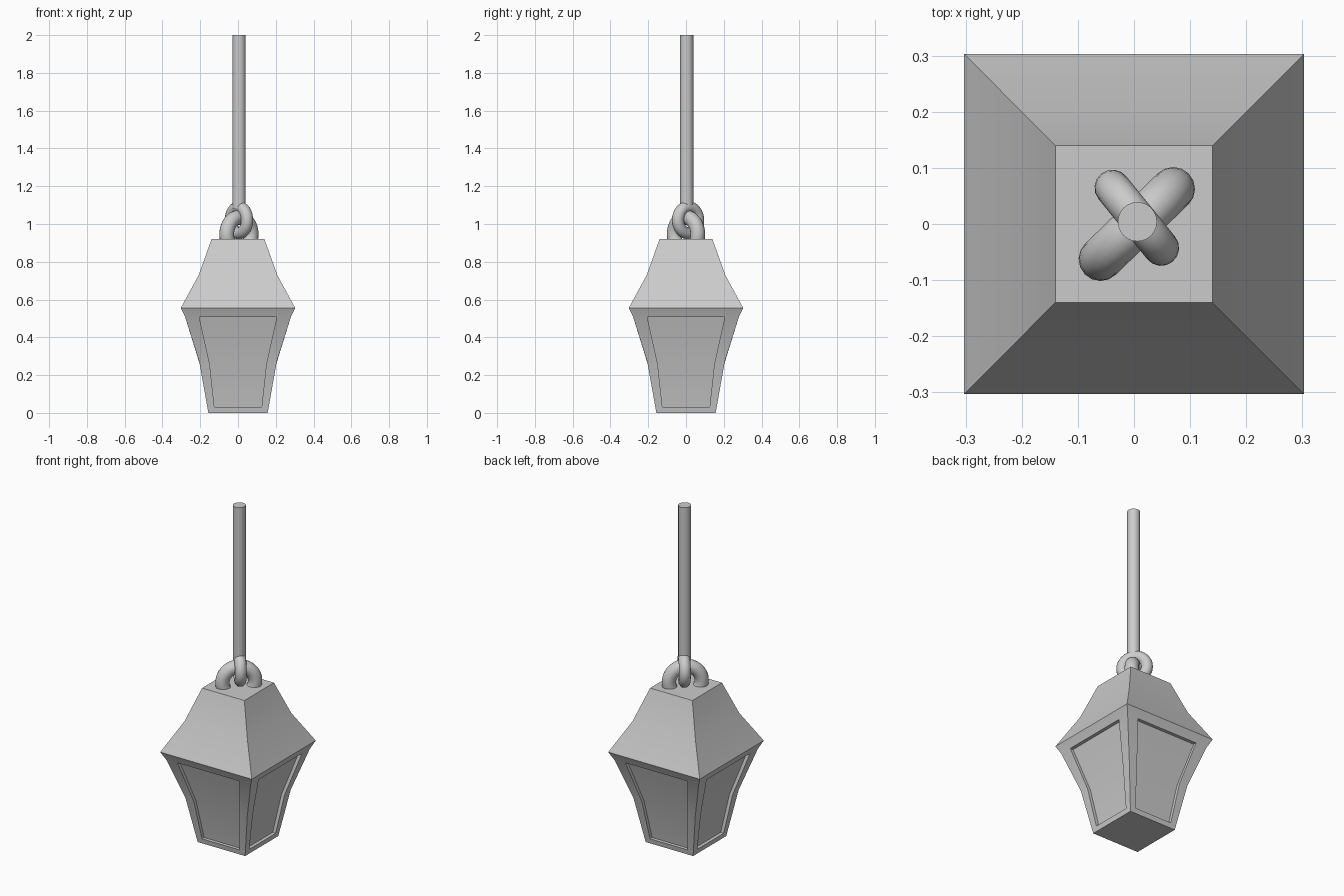
import bpy, bmesh, math
from mathutils import Matrix, Vector

if "Cube" in bpy.data.objects:
    bpy.data.objects.remove(bpy.data.objects["Cube"])


def finish(bm, name):
    bmesh.ops.remove_doubles(bm, verts=bm.verts, dist=1e-4)
    bmesh.ops.recalc_face_normals(bm, faces=bm.faces)
    me = bpy.data.meshes.new(name)
    bm.to_mesh(me)
    bm.free()
    ob = bpy.data.objects.new(name, me)
    bpy.context.collection.objects.link(ob)
    smooth(ob)
    return ob


def smooth(ob):
    bpy.ops.object.select_all(action='DESELECT')
    ob.select_set(True)
    bpy.context.view_layer.objects.active = ob
    bpy.ops.object.shade_smooth_by_angle(angle=math.radians(30))


# lantern body: one side with a recessed pane, repeated four times
OUTER = [(0.157, 0.0), (0.205, 0.27), (0.28, 0.508)]          # half width, z
PANE = [(0.125, 0.03, 0.162), (0.15, 0.26, 0.203), (0.205, 0.508, 0.28)]  # half width, z, distance
ROOF = [(0.303, 0.555), (0.208, 0.73), (0.14, 0.92)]
DEPTH = 0.02

bm = bmesh.new()
for k in range(4):
    turn = Matrix.Rotation(k * math.pi / 2, 4, 'Z')

    def face(*pts):
        bm.faces.new([bm.verts.new(turn @ Vector(p)) for p in pts])

    def edge(s, w, z):
        return (s * w, -w, z)

    def rim(s, i, d=0.0):
        w, z, y = PANE[i]
        return (s * w, -y + d, z)

    for i in range(2):
        for s in (-1, 1):
            # frame post and recess wall
            face(edge(s, *OUTER[i]), rim(s, i), rim(s, i + 1), edge(s, *OUTER[i + 1]))
            face(rim(s, i), rim(s, i, DEPTH), rim(s, i + 1, DEPTH), rim(s, i + 1))
        # pane
        face(rim(-1, i, DEPTH), rim(1, i, DEPTH), rim(1, i + 1, DEPTH), rim(-1, i + 1, DEPTH))
        # roof slope
        face(edge(-1, *ROOF[i]), edge(1, *ROOF[i]), edge(1, *ROOF[i + 1]), edge(-1, *ROOF[i + 1]))
    # bottom rail, recess sill and ceiling
    face(edge(-1, *OUTER[0]), edge(1, *OUTER[0]), rim(1, 0), rim(-1, 0))
    for i in (0, 2):
        face(rim(-1, i), rim(1, i), rim(1, i, DEPTH), rim(-1, i, DEPTH))
    # underside of the eaves
    face(edge(-1, *OUTER[2]), rim(-1, 2), rim(1, 2), edge(1, *OUTER[2]),
         edge(1, *ROOF[0]), edge(-1, *ROOF[0]))

# bottom and top caps
for w, z in (OUTER[0], ROOF[2]):
    bm.faces.new([bm.verts.new((x * w, y * w, z))
                  for x, y in ((-1, -1), (1, -1), (1, 1), (-1, 1))])
finish(bm, "lantern_body")


# upright rings; anything below floor_z is trimmed away
def ring(name, centre, major, minor, heading, floor_z):
    bm = bmesh.new()
    n, m = 32, 16
    grid = []
    place = Matrix.Translation(centre) @ Matrix.Rotation(heading, 4, 'Z')
    for i in range(n):
        a = 2 * math.pi * i / n
        row = []
        for j in range(m):
            b = 2 * math.pi * j / m
            r = major + minor * math.cos(b)
            p = Vector((r * math.cos(a), minor * math.sin(b), r * math.sin(a)))
            row.append(bm.verts.new(place @ p))
        grid.append(row)
    for i in range(n):
        for j in range(m):
            i2, j2 = (i + 1) % n, (j + 1) % m
            bm.faces.new((grid[i][j], grid[i2][j], grid[i2][j2], grid[i][j2]))
    bmesh.ops.bisect_plane(bm, geom=bm.verts[:] + bm.edges[:] + bm.faces[:],
                           plane_co=(0, 0, floor_z), plane_no=(0, 0, -1), clear_outer=True)
    return finish(bm, name)


ring("roof_loop", (0.005, 0.0, 0.945), 0.09, 0.039, math.radians(44), 0.918)
ring("hanging_ring", (0.005, 0.011, 1.02), 0.069, 0.032, math.radians(-51), 0.9)

# hanging rod
bpy.ops.mesh.primitive_cylinder_add(vertices=24, radius=0.035, depth=0.92,
                                    location=(0.006, 0.004, 1.54))
rod = bpy.context.object
rod.name = "hanging_rod"
smooth(rod)
